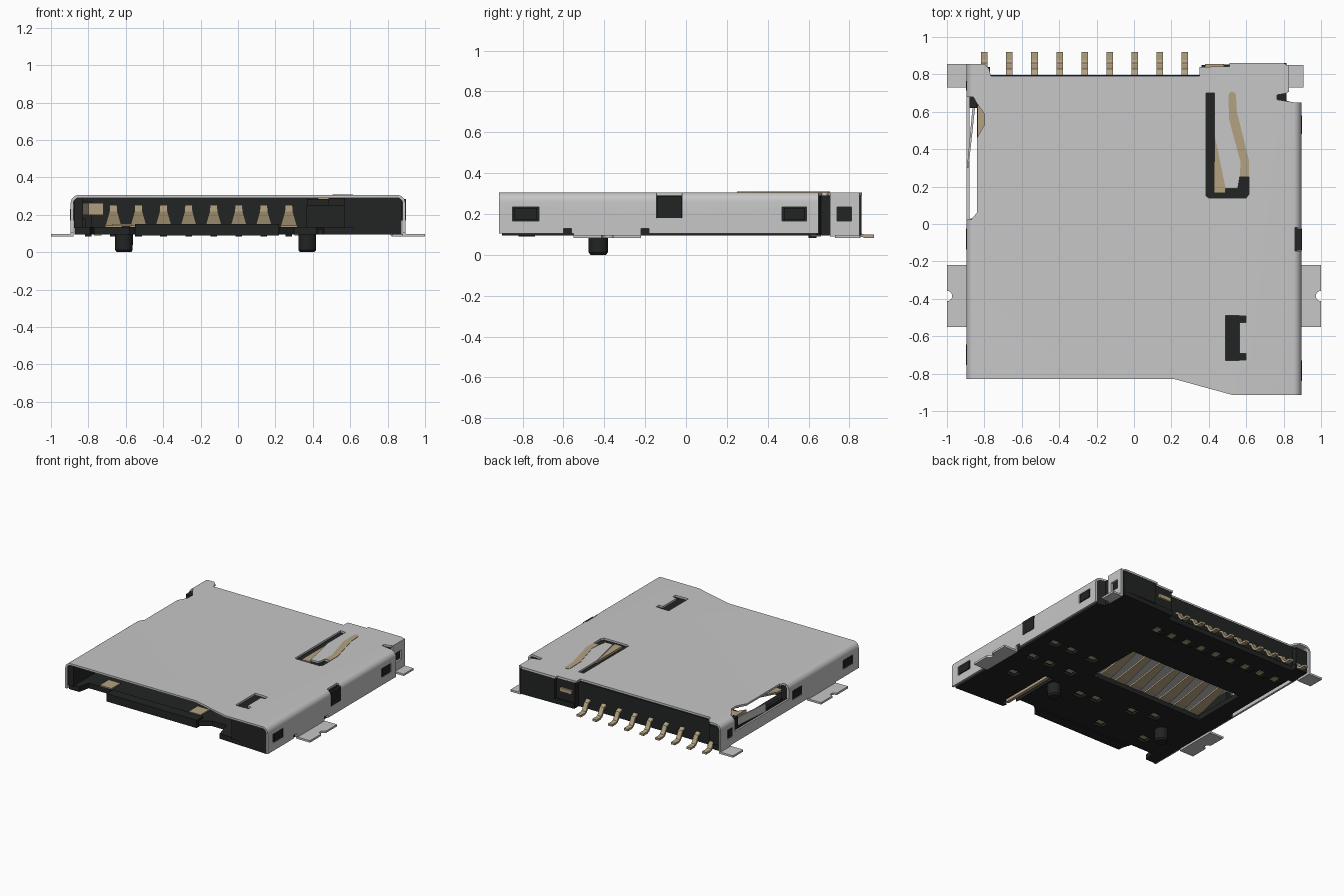
import bpy, bmesh, math
from mathutils import Vector


def material(name, r, g, b):
    m = bpy.data.materials.new(name)
    m.diffuse_color = (r, g, b, 1)
    return m


STEEL = material("steel_grey", 0.57, 0.57, 0.57)
BLACK = material("black_plastic", 0.016, 0.017, 0.017)
GOLD = material("dull_gold", 0.45, 0.36, 0.22)


def add(name, bm, mat):
    bmesh.ops.recalc_face_normals(bm, faces=bm.faces)
    me = bpy.data.meshes.new(name)
    bm.to_mesh(me)
    bm.free()
    me.materials.append(mat)
    ob = bpy.data.objects.new(name, me)
    bpy.context.collection.objects.link(ob)
    return ob


def prism(name, pts, a, b, mat, axis='z'):
    """Extrude a 2D outline from a to b: 'z' takes (x, y), 'y' takes (x, z)."""
    place = {'z': lambda p, t: (p[0], p[1], t), 'y': lambda p, t: (p[0], t, p[1])}[axis]
    bm = bmesh.new()
    lo = [bm.verts.new(place(p, a)) for p in pts]
    hi = [bm.verts.new(place(p, b)) for p in pts]
    bm.faces.new(lo)
    bm.faces.new(hi)
    for i in range(len(pts)):
        j = (i + 1) % len(pts)
        bm.faces.new((lo[i], lo[j], hi[j], hi[i]))
    return add(name, bm, mat)


def box(name, x0, x1, y0, y1, z0, z1, mat):
    return prism(name, [(x0, y0), (x1, y0), (x1, y1), (x0, y1)], z0, z1, mat)


def disc(x, y, r, n=20):
    return [(x + r * math.cos(2 * math.pi * i / n), y + r * math.sin(2 * math.pi * i / n)) for i in range(n)]


def ribbon(name, x, pts, t, mat):
    """Bent metal strip along (y, z, width) points with thickness t."""
    bm = bmesh.new()
    rings = []
    for i, (y, z, w) in enumerate(pts):
        p, q = pts[max(i - 1, 0)], pts[min(i + 1, len(pts) - 1)]
        d = Vector((q[0] - p[0], q[1] - p[1])).normalized() * t / 2
        rings.append([bm.verts.new((x + sx * w / 2, y - s * d.y, z + s * d.x))
                      for sx, s in ((-1, -1), (1, -1), (1, 1), (-1, 1))])
    for a, b in zip(rings, rings[1:]):
        for k in range(4):
            bm.faces.new((a[k], a[(k + 1) % 4], b[(k + 1) % 4], b[k]))
    bm.faces.new(rings[0])
    bm.faces.new(rings[-1])
    return add(name, bm, mat)


def cut(ob, cutter):
    m = ob.modifiers.new("cut", 'BOOLEAN')
    m.operation, m.solver, m.object = 'DIFFERENCE', 'EXACT', cutter
    bpy.context.view_layer.objects.active = ob
    bpy.ops.object.modifier_apply(modifier=m.name)
    bpy.data.objects.remove(cutter)


def cut_box(ob, *b):
    cut(ob, box("cutter", *b, ob.data.materials[0]))


def cut_shape(ob, pts, a, b):
    cut(ob, prism("cutter", pts, a, b, ob.data.materials[0]))


# Shell: bent sheet with rounded top corners
def arch(half, top, r):
    pts = [(half, 0.105)]
    for i in range(7):
        a = math.pi / 2 * i / 6
        pts.append((half - r + r * math.cos(a), top - r + r * math.sin(a)))
    return pts + [(-x, z) for x, z in reversed(pts)]


outline = arch(0.895, 0.306, 0.045) + arch(0.88, 0.291, 0.03)[::-1]
shell = prism("shell", outline, -0.915, 0.865, STEEL, 'y')
cut_shape(shell, [(-2, -2), (2, -2), (2, -0.915), (0.53, -0.915), (0.22, -0.83), (-2, -0.83)], 0, 1)
cut_shape(shell, [(-2, 0.855), (-0.80, 0.855), (-0.775, 0.83), (-0.765, 0.79), (0.35, 0.79), (0.35, 0.84),
                  (0.51, 0.842), (0.51, 0.862), (0.80, 0.862), (0.82, 0.845), (0.82, 0.70), (0.765, 0.69),
                  (0.765, 0.665), (0.86, 0.65), (2, 0.65), (2, 2), (-2, 2)], 0, 1)
# wall windows and small reliefs at the bottom edge
for s, y0, y1, z0, z1 in ((1, -0.85, -0.72, 0.165, 0.235), (1, 0.47, 0.59, 0.165, 0.235),
                          (1, -0.145, -0.02, 0.18, 0.4), (-1, -0.76, -0.64, 0.165, 0.235),
                          (-1, -0.14, -0.02, 0.165, 0.235), (-1, 0.71, 0.77, 0.165, 0.235),
                          (1, -0.60, -0.56, 0.0, 0.13), (1, -0.22, -0.18, 0.0, 0.13)):
    cut_box(shell, min(s * 0.86, s), max(s * 0.86, s), y0, y1, z0, z1)
# side spring opening, latch slot and key slot
cut_shape(shell, [(-1, 0.02), (-0.87, 0.025), (-0.84, 0.06), (-0.84, 0.46), (-0.80, 0.53), (-0.80, 0.59),
                  (-0.84, 0.645), (-0.86, 0.68), (-1, 0.68)], 0.19, 0.4)
cut_shape(shell, [(0.385, 0.15), (0.40, 0.14), (0.60, 0.14), (0.615, 0.16), (0.615, 0.25), (0.565, 0.25),
                  (0.555, 0.19), (0.49, 0.19), (0.43, 0.48), (0.43, 0.70), (0.385, 0.70)], 0.25, 0.4)
cut_box(shell, 0.49, 0.565, -0.73, -0.49, 0.25, 0.4)
for y in (-0.51, -0.71):
    cut_box(shell, 0.55, 0.60, y - 0.017, y + 0.017, 0.25, 0.4)
bpy.ops.object.select_all(action='DESELECT')
shell.select_set(True)
bpy.context.view_layer.objects.active = shell
bpy.ops.object.shade_smooth_by_angle(angle=math.radians(30))

# Rear right wall and solder feet
wall = box("rear_wall_tab", 0.815, 0.83, 0.705, 0.85, 0.09, 0.306, STEEL)
cut_box(wall, 0.7, 1, 0.74, 0.81, 0.165, 0.235)
box("rear_right_foot", 0.82, 0.905, 0.73, 0.85, 0.083, 0.098, STEEL)
box("rear_left_foot", -1, -0.88, 0.73, 0.855, 0.083, 0.098, STEEL)
box("rear_left_foot_bend", -0.895, -0.88, 0.73, 0.855, 0.083, 0.12, STEEL)
for s, side in ((1, "right"), (-1, "left")):
    foot = box(side + "_foot", min(s, s * 0.88), max(s, s * 0.88), -0.55, -0.22, 0.083, 0.098, STEEL)
    cut_shape(foot, disc(s, -0.385, 0.028), 0, 0.2)
    box(side + "_foot_bend", min(s * 0.895, s * 0.88), max(s * 0.895, s * 0.88), -0.55, -0.22, 0.083, 0.12, STEEL)

# Housing floor with contact window and pockets
floor = prism("housing_floor", [(-0.875, -0.81), (-0.79, -0.81), (-0.77, -0.72), (-0.58, -0.72), (-0.55, -0.81),
                                (0.20, -0.81), (0.30, -0.74), (0.42, -0.74), (0.46, -0.88), (0.875, -0.90),
                                (0.875, 0.64), (0.815, 0.66), (0.815, 0.86), (0.36, 0.85), (0.36, 0.795),
                                (-0.77, 0.795), (-0.77, 0.84), (-0.875, 0.84)], 0.095, 0.135, BLACK)
cut_box(floor, -0.72, 0.25, -0.15, 0.29, 0, 0.3)
cut_box(floor, -1, -0.84, 0.03, 0.68, 0, 0.3)
cut_box(floor, 0.43, 0.50, -0.85, -0.37, 0, 0.12)
pockets = [(x, y) for x in (0.40, 0.59, 0.74) for y in (0.02, -0.22)] + [
    (0.70, -0.48), (-0.22, -0.63), (-0.59, -0.60), (0.15, -0.41), (0.02, -0.39), (-0.28, -0.36), (-0.45, -0.31)]
for x, y in pockets:
    cut_box(floor, x - 0.04, x + 0.04, y - 0.035, y + 0.035, 0, 0.115)
    box("pocket_pad", x - 0.03, x + 0.03, y - 0.022, y + 0.022, 0.108, 0.116, GOLD)
box("switch_blade", 0.45, 0.475, -0.83, -0.38, 0.098, 0.122, GOLD)

# Housing walls: ejector block, rear wall, left rails
block = prism("ejector_block", [(0.57, -0.895), (0.875, -0.90), (0.875, 0.64), (0.815, 0.66), (0.815, 0.86),
                                (0.52, 0.86), (0.52, 0.84), (0.36, 0.84), (0.36, 0.71), (0.57, 0.71)],
              0.13, 0.29, BLACK)
cut_box(block, 0.5, 0.8, -0.45, 0.69, 0.17, 0.28)
box("latch_backing", 0.37, 0.64, 0.12, 0.71, 0.25, 0.284, BLACK)
box("rear_wall", -0.875, 0.37, 0.70, 0.797, 0.13, 0.289, BLACK)
box("left_front_rail", -0.878, -0.83, -0.82, 0.02, 0.13, 0.29, BLACK)
box("left_rear_rail", -0.878, -0.78, 0.68, 0.835, 0.13, 0.27, BLACK)
box("spring_rail", -0.84, -0.815, 0.02, 0.70, 0.13, 0.18, BLACK)
box("key_slot_backing", 0.48, 0.61, -0.74, -0.48, 0.25, 0.288, BLACK)
box("front_lip", -0.55, 0.22, -0.82, -0.74, 0.09, 0.15, BLACK)
for x in (-0.62, 0.14):
    box("front_pad", x - 0.05, x + 0.05, -0.73, -0.62, 0.14, 0.15, GOLD)
# latches that fill the shell windows
for s, y, z0, z1, w in ((1, -0.785, 0.17, 0.23, 0.055), (1, 0.53, 0.17, 0.23, 0.05), (1, -0.083, 0.18, 0.285, 0.06),
                        (-1, -0.70, 0.17, 0.23, 0.055), (-1, -0.08, 0.17, 0.23, 0.055), (-1, 0.74, 0.17, 0.23, 0.025)):
    box("window_latch", min(s * 0.86, s * 0.897), max(s * 0.86, s * 0.897), y - w, y + w, z0, z1, BLACK)

# Locating pegs
for x in (-0.61, 0.37):
    bm = bmesh.new()
    rings = [[bm.verts.new((px, py, z)) for px, py in disc(x, -0.43, r, 24)]
             for z, r in ((0, 0.038), (0.012, 0.047), (0.11, 0.048))]
    for a, b in zip(rings, rings[1:]):
        for k in range(24):
            bm.faces.new((a[k], a[(k + 1) % 24], b[(k + 1) % 24], b[k]))
    bm.faces.new(rings[0])
    bm.faces.new(rings[-1])
    add("locating_peg", bm, BLACK)

# Solder pins, card contacts and comb teeth
for i in range(9):
    x = -0.80 + i * 0.134
    ribbon("solder_pin", x, [(0.73, 0.165, 0.035), (0.80, 0.165, 0.035), (0.822, 0.155, 0.035), (0.84, 0.12, 0.035),
                             (0.855, 0.098, 0.035), (0.875, 0.091, 0.035), (0.92, 0.091, 0.035)], 0.016, GOLD)
    box("comb_tooth", x - 0.018, x + 0.018, 0.60, 0.64, 0.083, 0.10, BLACK)
    box("pin_root", x + 0.03, x + 0.07, 0.61, 0.66, 0.09, 0.098, GOLD)
    if i:
        ribbon("card_contact", x, [(-0.17, 0.135, 0.09), (-0.10, 0.14, 0.085), (0.22, 0.21, 0.045),
                                   (0.27, 0.245, 0.04), (0.30, 0.25, 0.04), (0.35, 0.19, 0.04)], 0.014, GOLD)
box("switch_contact", 0.38, 0.48, 0.80, 0.855, 0.20, 0.23, GOLD)

# Side spring and card latch rod
prism("side_spring", [(-0.838, 0.46), (-0.80, 0.52), (-0.72, 0.53), (-0.72, 0.60), (-0.80, 0.60), (-0.838, 0.64)],
      0.20, 0.262, GOLD)
prism("side_spring_arm", [(-0.893, 0.30), (-0.885, 0.30), (-0.85, 0.62), (-0.862, 0.64)], 0.20, 0.26, STEEL)
box("side_spring_root", -0.88, -0.84, 0.62, 0.69, 0.19, 0.28, BLACK)
prism("latch_rod", [(0.505, 0.69), (0.515, 0.705), (0.535, 0.705), (0.545, 0.69), (0.55, 0.60), (0.615, 0.34),
                    (0.615, 0.25), (0.565, 0.25), (0.57, 0.33), (0.508, 0.56)], 0.29, 0.309, GOLD)
prism("latch_leaf", [(0.43, 0.48), (0.428, 0.165), (0.49, 0.165), (0.49, 0.19)], 0.28, 0.30, GOLD)
